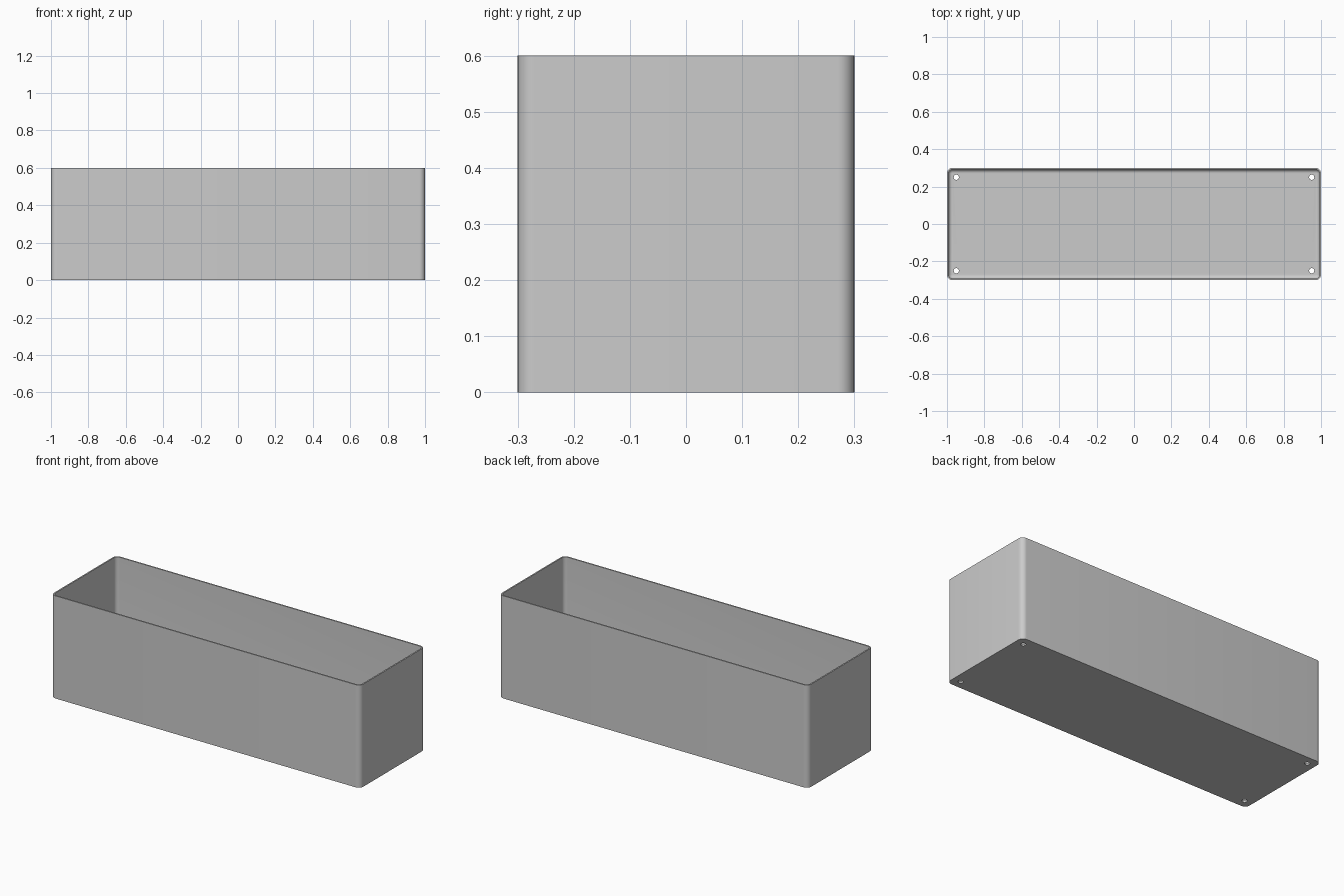
import bpy, bmesh
from math import pi, sin, cos

default = bpy.data.objects.get("Cube")
if default:
    bpy.data.objects.remove(default, do_unlink=True)

LENGTH, WIDTH, HEIGHT = 2.0, 0.6, 0.6
CORNER, WALL, FLOOR, FILLET = 0.03, 0.008, 0.01, 0.02
STEPS = 8

grey = bpy.data.materials.new("grey_plastic")
grey.use_nodes = True
colour = (0.6, 0.6, 0.6, 1)
grey.diffuse_color = colour
grey.node_tree.nodes["Principled BSDF"].inputs["Base Color"].default_value = colour


def rounded_ring(bm, inset, z):
    """Rounded rectangle of vertices, moved inwards by inset."""
    radius = max(CORNER - inset, 0.002)
    cx, cy = LENGTH / 2 - inset - radius, WIDTH / 2 - inset - radius
    ring = []
    for k, (sx, sy) in enumerate([(1, 1), (-1, 1), (-1, -1), (1, -1)]):
        for i in range(STEPS + 1):
            a = (k + i / STEPS) * pi / 2
            ring.append(bm.verts.new((sx * cx + radius * cos(a), sy * cy + radius * sin(a), z)))
    return ring


# Box shell: outside wall, rim, inside wall, then a fillet into the floor
profile = [(0, 0), (0, HEIGHT), (WALL, HEIGHT)]
for i in range(STEPS + 1):
    a = i / STEPS * pi / 2
    profile.append((WALL + FILLET * (1 - cos(a)), FLOOR + FILLET * (1 - sin(a))))

bm = bmesh.new()
rings = [rounded_ring(bm, inset, z) for inset, z in profile]
for low, high in zip(rings, rings[1:]):
    for i in range(len(low)):
        j = (i + 1) % len(low)
        bm.faces.new((low[i], low[j], high[j], high[i]))
bm.faces.new(rings[0][::-1])
bm.faces.new(rings[-1])
bmesh.ops.recalc_face_normals(bm, faces=bm.faces)
mesh = bpy.data.meshes.new("planter_box")
bm.to_mesh(mesh)
bm.free()
box = bpy.data.objects.new("planter_box", mesh)
bpy.context.collection.objects.link(box)
mesh.materials.append(grey)

# Drain holes in the four floor corners
for sx in (-1, 1):
    for sy in (-1, 1):
        bpy.ops.mesh.primitive_cylinder_add(vertices=24, radius=0.014, depth=0.1,
                                            location=(sx * 0.95, sy * 0.25, 0))
        cutter = bpy.context.object
        cutter.name = "drain_hole_cutter"
        cutter.data.materials.append(grey)
        cutter.hide_render = True
        cutter.hide_set(True)
        cut = box.modifiers.new("drain_hole", 'BOOLEAN')
        cut.object = cutter
        cut.solver = 'EXACT'

# Apply the holes and remove the cutters
bpy.context.view_layer.objects.active = box
box.select_set(True)
for cut in list(box.modifiers):
    cutter = cut.object
    bpy.ops.object.modifier_apply(modifier=cut.name)
    bpy.data.objects.remove(cutter, do_unlink=True)
bpy.ops.object.shade_smooth_by_angle(angle=pi / 6)
